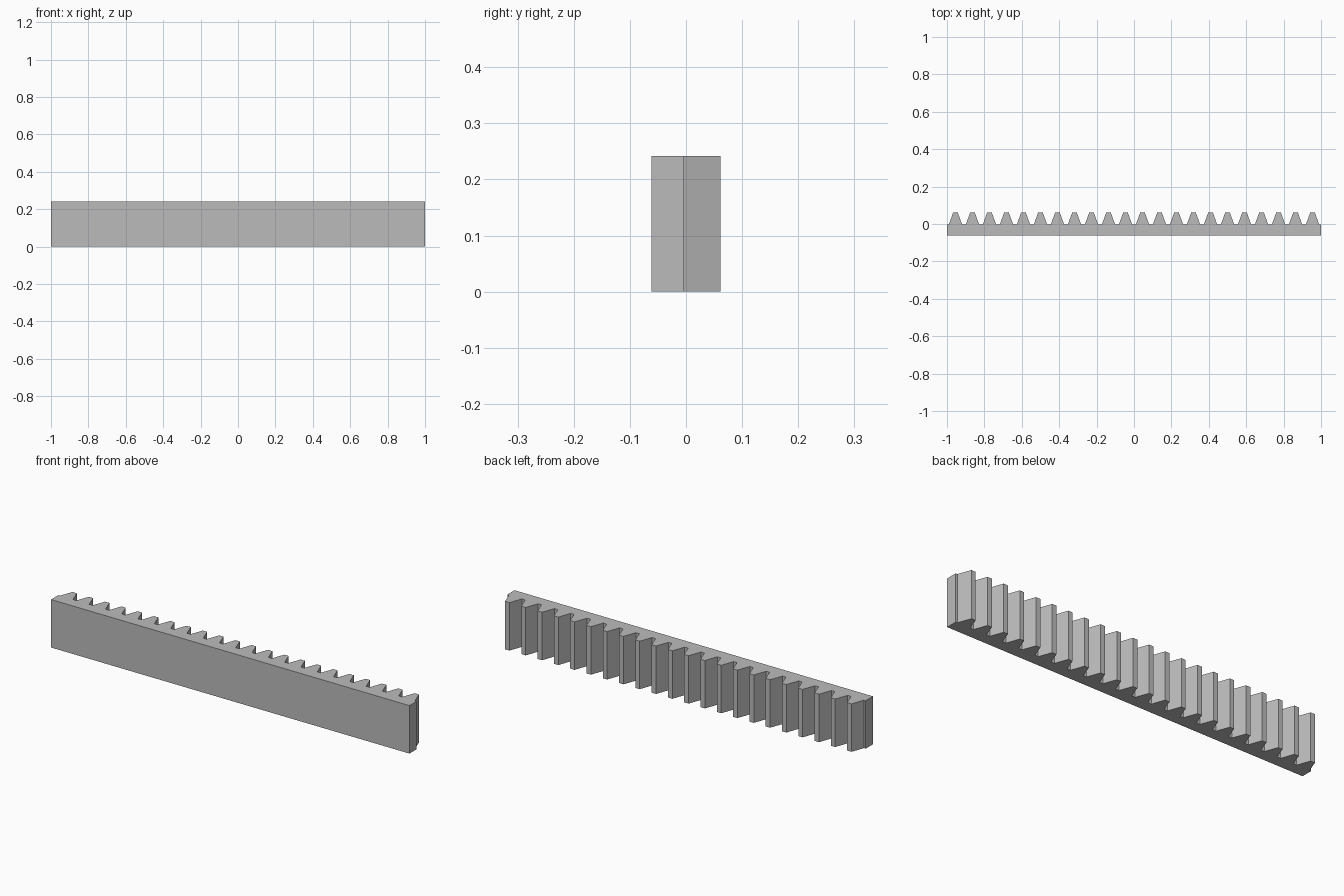
import bpy
import bmesh
import math

if "Cube" in bpy.data.objects:
    bpy.data.objects.remove(bpy.data.objects["Cube"], do_unlink=True)

# Rack proportions: standard straight-sided teeth
LENGTH, HEIGHT, DEPTH = 2.0, 0.242, 0.123
TEETH = 22
pitch = LENGTH / TEETH
module = pitch / math.pi
slope = math.tan(math.radians(20))
tip_y = DEPTH / 2
root_y = tip_y - 2.25 * module
tip_half = pitch / 4 - module * slope
root_half = pitch / 4 + 1.25 * module * slope

# Plain grey metal
steel = bpy.data.materials.new("grey_steel")
steel.use_nodes = True
colour = (0.5, 0.5, 0.5, 1)
steel.diffuse_color = colour
steel.node_tree.nodes["Principled BSDF"].inputs["Base Color"].default_value = colour

# Outline from above: flat back bar, then each tooth in turn
outline = [(LENGTH / 2, -DEPTH / 2), (LENGTH / 2, root_y)]
for i in reversed(range(TEETH)):
    x = -LENGTH / 2 + (i + 0.5) * pitch
    outline += [(x + root_half, root_y), (x + tip_half, tip_y),
                (x - tip_half, tip_y), (x - root_half, root_y)]
outline += [(-LENGTH / 2, root_y), (-LENGTH / 2, -DEPTH / 2)]

# Extrude the outline upwards into a solid rack
bm = bmesh.new()
base = bm.faces.new([bm.verts.new((x, y, 0)) for x, y in outline])
result = bmesh.ops.extrude_face_region(bm, geom=[base], use_keep_orig=True)
top = [g for g in result["geom"] if isinstance(g, bmesh.types.BMVert)]
bmesh.ops.translate(bm, verts=top, vec=(0, 0, HEIGHT))
bmesh.ops.recalc_face_normals(bm, faces=bm.faces)

mesh = bpy.data.meshes.new("gear_rack")
bm.to_mesh(mesh)
bm.free()
mesh.materials.append(steel)
rack = bpy.data.objects.new("gear_rack", mesh)
bpy.context.collection.objects.link(rack)
